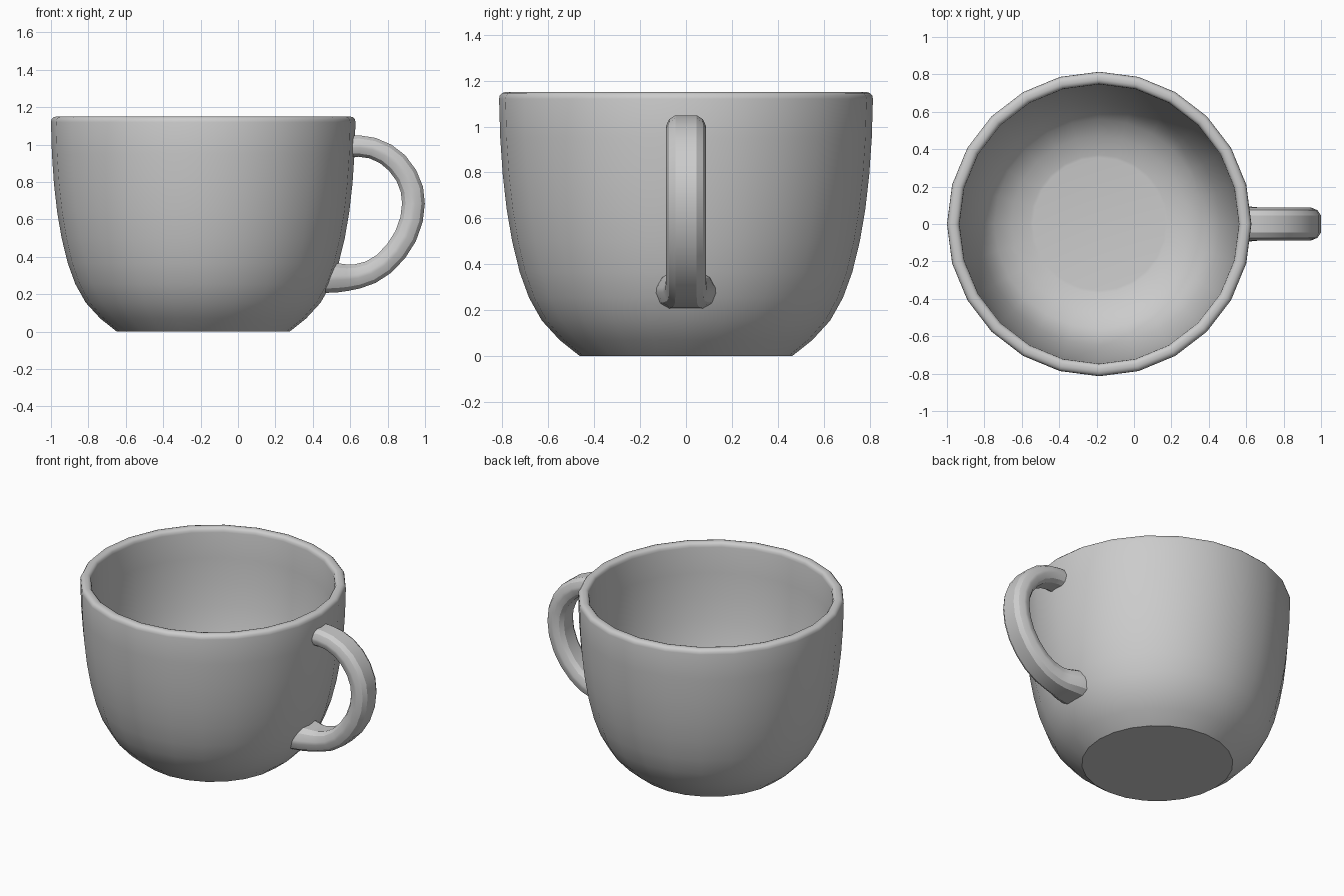
import bpy, bmesh, math
from mathutils import Vector

if "Cube" in bpy.data.objects:
    bpy.data.objects.remove(bpy.data.objects["Cube"])

grey = bpy.data.materials.new("grey_ceramic")
grey.diffuse_color = (0.6, 0.6, 0.6, 1)
grey.use_nodes = True
grey.node_tree.nodes["Principled BSDF"].inputs["Base Color"].default_value = grey.diffuse_color


def loft(name, rings, angle):
    """Skin a list of equal-length closed rings and cap both ends."""
    bm = bmesh.new()
    loops = [[bm.verts.new(p) for p in ring] for ring in rings]
    n = len(rings[0])
    for a, b in zip(loops, loops[1:]):
        for i in range(n):
            j = (i + 1) % n
            bm.faces.new((a[i], a[j], b[j], b[i]))
    bm.faces.new(loops[0])
    bm.faces.new(loops[-1])
    bmesh.ops.recalc_face_normals(bm, faces=bm.faces)
    me = bpy.data.meshes.new(name)
    bm.to_mesh(me)
    bm.free()
    me.materials.append(grey)
    ob = bpy.data.objects.new(name, me)
    bpy.context.collection.objects.link(ob)
    bpy.ops.object.select_all(action='DESELECT')
    ob.select_set(True)
    bpy.context.view_layer.objects.active = ob
    bpy.ops.object.shade_smooth_by_angle(angle=math.radians(angle))
    return ob


# Cup body: outer wall, rounded rim, inner wall, inner floor (radius, height)
CUP_X, SIDES = -0.186, 24
profile = [(0.462, 0), (0.55, 0.07), (0.628, 0.155), (0.684, 0.255), (0.724, 0.365),
           (0.757, 0.5), (0.781, 0.64), (0.798, 0.79), (0.809, 0.95), (0.814, 1.12),
           (0.811, 1.135), (0.801, 1.146), (0.787, 1.15), (0.772, 1.15),
           (0.759, 1.146), (0.75, 1.135), (0.747, 1.12),
           (0.742, 0.95), (0.731, 0.79), (0.712, 0.64), (0.685, 0.5), (0.648, 0.375),
           (0.61, 0.295), (0.56, 0.232), (0.47, 0.176), (0.37, 0.142), (0.355, 0.14)]
rings = []
for r, z in profile:
    turn = [2 * math.pi * i / SIDES for i in range(SIDES)]
    rings.append([(CUP_X + r * math.cos(t), r * math.sin(t), z) for t in turn])
loft("cup_body", rings, 36)

# Handle: centre line x, z with half width and half thickness, flared at the foot
path = [(0.585, 0.99, .088, .057), (0.65, 0.992, .088, .057), (0.72, 0.981, .088, .057),
        (0.79, 0.95, .088, .058), (0.85, 0.902, .088, .06), (0.9, 0.835, .088, .06),
        (0.93, 0.76, .088, .061), (0.938, 0.685, .088, .061), (0.928, 0.6, .088, .061),
        (0.896, 0.51, .088, .061), (0.845, 0.43, .088, .061), (0.78, 0.362, .088, .061),
        (0.71, 0.318, .088, .063), (0.64, 0.296, .09, .066), (0.585, 0.289, .1, .071),
        (0.53, 0.288, .122, .078), (0.465, 0.285, .134, .078)]
quarter = [(1, 0.53), (0.7, 0.84), (0.15, 1)]       # (thickness, width) factors
half = quarter + [(-n, w) for n, w in reversed(quarter)]
section = half + [(n, -w) for n, w in reversed(half)]
rings = []
for i, (x, z, w, t) in enumerate(path):
    a, b = path[max(i - 1, 0)], path[min(i + 1, len(path) - 1)]
    d = Vector((b[0] - a[0], 0, b[1] - a[1])).normalized()
    normal = Vector((-d.z, 0, d.x))
    rings.append([Vector((x, 0, z)) + normal * (t * n) + Vector((0, w * y, 0))
                  for n, y in section])
loft("handle", rings, 30)
